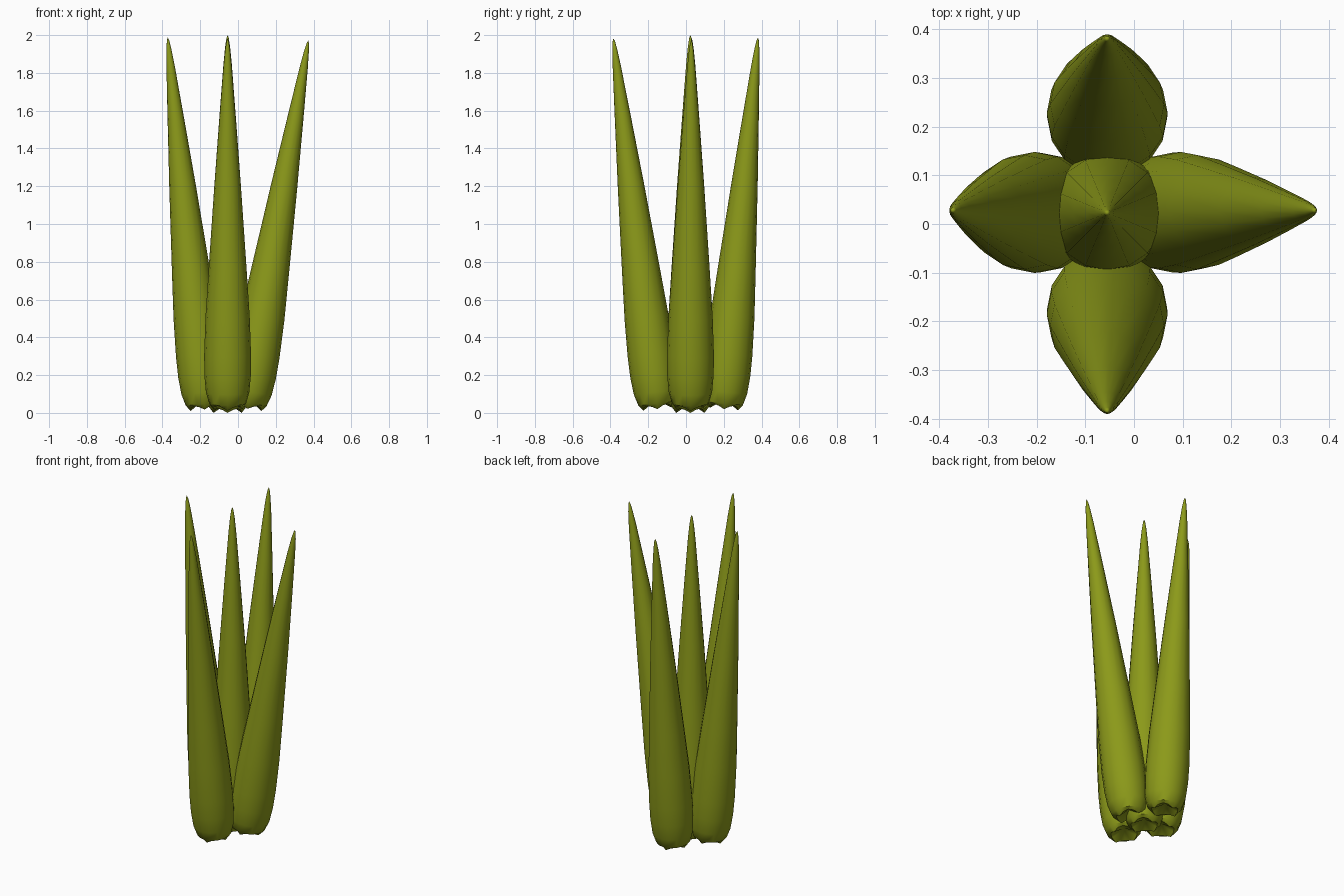
import bpy, bmesh, math
from mathutils import Vector

if "Cube" in bpy.data.objects:
    bpy.data.objects.remove(bpy.data.objects["Cube"])

SIDES = 16

green = bpy.data.materials.new("leaf_green")
green.diffuse_color = (0.26, 0.32, 0.01, 1)
green.use_nodes = True
green.node_tree.nodes["Principled BSDF"].inputs["Base Color"].default_value = green.diffuse_color

# Leaf profile: (radius, height along a leaf of length 1.98)
PROFILE = [(0.075, 0.01), (0.098, 0.04), (0.115, 0.10), (0.123, 0.19), (0.124, 0.30),
           (0.117, 0.50), (0.100, 0.76), (0.070, 1.20), (0.043, 1.56),
           (0.022, 1.83), (0.013, 1.92), (0.006, 1.965)]


def leaf(name, base, tip):
    """Tapered fleshy leaf with a four-lobed foot, running from base to tip."""
    base, tip = Vector(base), Vector(tip)
    axis = tip - base
    turn = Vector((0, 0, 1)).rotation_difference(axis)
    stretch = axis.length / 1.98
    bm = bmesh.new()

    def place(x, y, z):
        return bm.verts.new(base + turn @ Vector((x, y, z * stretch)))

    rings = []
    for k, (r, z) in enumerate(PROFILE):
        ring = []
        for i in range(SIDES):
            a = 2 * math.pi * i / SIDES
            # scalloped lower rim, lowest in the middle of each lobe
            notch = 0.022 * abs(math.sin(2 * a)) if k == 0 else 0
            ring.append(place(r * math.cos(a), r * math.sin(a), z + notch))
        rings.append(ring)
    for low, high in zip(rings, rings[1:]):
        for i in range(SIDES):
            j = (i + 1) % SIDES
            bm.faces.new((low[i], low[j], high[j], high[i]))
    # pointed top and hollowed underside
    top, under = place(0, 0, 1.98), place(0, 0, 0.06)
    for i in range(SIDES):
        j = (i + 1) % SIDES
        bm.faces.new((rings[-1][i], rings[-1][j], top))
        bm.faces.new((rings[0][j], rings[0][i], under))
    bmesh.ops.recalc_face_normals(bm, faces=bm.faces)
    mesh = bpy.data.meshes.new(name)
    bm.to_mesh(mesh)
    bm.free()
    mesh.materials.append(green)
    ob = bpy.data.objects.new(name, mesh)
    bpy.context.collection.objects.link(ob)
    bpy.ops.object.select_all(action='DESELECT')
    ob.select_set(True)
    bpy.context.view_layer.objects.active = ob
    bpy.ops.object.shade_smooth_by_angle(angle=math.radians(40))


# Upright middle leaf and four leaves leaning outwards
CX, CY = -0.055, 0.023
leaf("middle_leaf", (CX, CY, -0.01), (CX, CY, 2.0))
leaf("left_leaf", (-0.175, CY, 0.008), (-0.372, CY + 0.005, 1.987))
leaf("right_leaf", (0.048, CY, 0.012), (0.372, CY + 0.005, 1.972))
leaf("front_leaf", (CX, -0.15, 0.01), (CX, -0.384, 1.983))
leaf("back_leaf", (CX, 0.2, 0.01), (CX, 0.381, 1.987))
